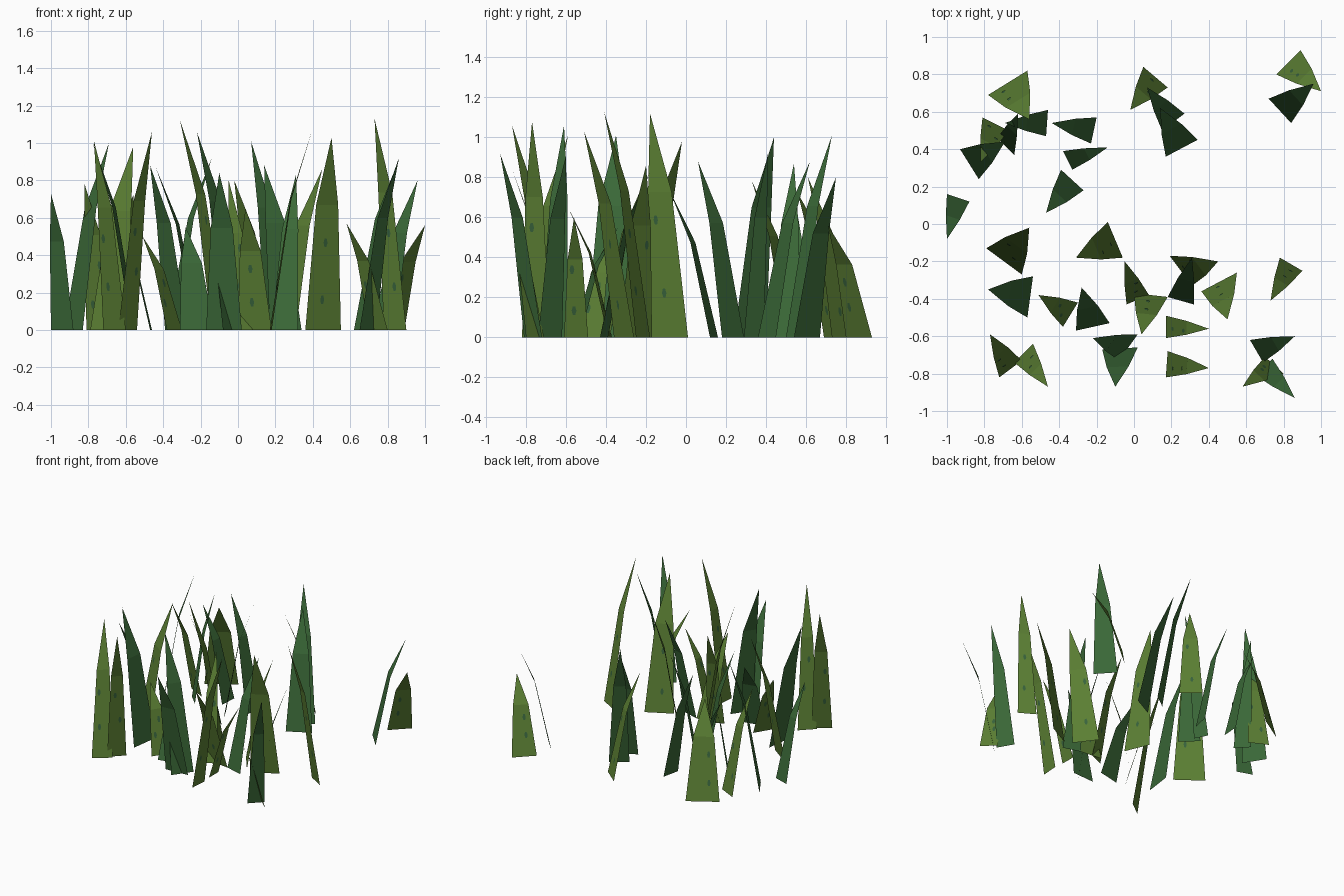
import bpy, bmesh, math, random
from mathutils import Vector

if "Cube" in bpy.data.objects:
    bpy.data.objects.remove(bpy.data.objects["Cube"])

random.seed(4)


def material(name, rgb):
    m = bpy.data.materials.new(name)
    m.diffuse_color = (*rgb, 1)
    m.use_nodes = True
    m.node_tree.nodes["Principled BSDF"].inputs["Base Color"].default_value = m.diffuse_color
    return m


OLIVE = material("olive_green", (0.106, 0.215, 0.034))
GREEN = material("deep_green", (0.043, 0.14, 0.039))
SPOT = material("spot_green", (0.04, 0.125, 0.045))


def make_object(name, bm, mat):
    me = bpy.data.meshes.new(name)
    bm.to_mesh(me)
    bm.free()
    me.materials.append(mat)
    bpy.context.collection.objects.link(bpy.data.objects.new(name, me))


def blade(i, a, b, tip, mat):
    """Flat strip: wide foot a-b, a narrower bent middle, pointed tip."""
    a, b, tip = Vector((*a, 0)), Vector((*b, 0)), Vector(tip)
    c, half = (a + b) / 2, (b - a) / 2
    mid = c + (tip - c) * 0.48
    mid.z = tip.z * 0.65
    bm = bmesh.new()
    va, vb, vc, vd, vt = [bm.verts.new(p) for p in
                          (a, b, mid + half * 0.62, mid - half * 0.62, tip)]
    bm.faces.new((va, vb, vc, vd))
    bm.faces.new((vd, vc, vt))
    make_object(f"grass_blade_{i}", bm, mat)
    if mat is OLIVE:
        spots(i, c, half, mid)


def spots(i, c, half, mid):
    """Small oval spots as thin plates on both sides of the lower blade."""
    across, up = half.normalized(), (mid - c).normalized()
    n = across.cross(up).normalized()
    bm = bmesh.new()
    for k in range(2):
        t = 0.35 + 0.4 * k + random.uniform(-0.12, 0.12)
        p = c.lerp(mid, t) + half * random.uniform(-0.45, 0.45)
        for side in (-0.002, 0.002):
            ring = [p + n * side + across * 0.012 * math.cos(q * math.pi / 3)
                    + up * 0.026 * math.sin(q * math.pi / 3) for q in range(6)]
            bm.faces.new([bm.verts.new(v) for v in ring])
    make_object(f"blade_spots_{i}", bm, SPOT)


# Foot corners and tip of each blade
OLIVE_BLADES = [
    ((-.78, .69), (-.57, .82), (-.56, .56, .72)),
    ((.05, .84), (.18, .73), (-.02, .61, .8)),
    ((.76, .8), (.89, .93), (1, .71, .56)),
    ((-.81, .57), (-.67, .5), (-.82, .33, .78)),
    ((-.79, -.13), (-.6, -.27), (-.56, -.02, .98)),
    ((-.14, .01), (-.06, -.18), (-.31, -.18, 1.12)),
    ((-.38, -.55), (-.3, -.42), (-.51, -.38, .5)),
    ((-.72, -.82), (-.6, -.73), (-.77, -.59, 1.01)),
    ((-.64, -.74), (-.54, -.64), (-.46, -.87, 1.06)),
    ((-.04, -.43), (.08, -.38), (-.05, -.2, .8)),
    ((0, -.37), (.18, -.39), (.04, -.59, .65)),
    ((.19, -.17), (.31, -.33), (.45, -.2, .86)),
    ((.55, -.26), (.36, -.36), (.5, -.51, 1.03)),
    ((.17, -.61), (.17, -.49), (.4, -.56, .6)),
    ((.17, -.82), (.18, -.68), (.4, -.77, 1.08)),
    ((.78, -.18), (.9, -.25), (.73, -.41, 1.13)),
    ((.7, -.71), (.8, -.8), (.58, -.87, .57)),
]
GREEN_BLADES = [
    ((.72, .67), (.84, .54), (.96, .75, .8)),
    ((-.93, .4), (-.83, .24), (-.69, .44, 1)),
    ((-.73, .46), (-.64, .37), (-.62, .59, .8)),
    ((-.46, .61), (-.47, .47), (-.69, .54, .72)),
    ((-.2, .57), (-.23, .43), (-.44, .54, .87)),
    ((-.38, .39), (-.33, .29), (-.14, .41, .92)),
    ((-.39, .29), (-.27, .18), (-.47, .06, .88)),
    ((-1, .16), (-.88, .12), (-1, -.08, .73)),
    ((.27, .59), (.15, .5), (.07, .73, 1.01)),
    ((.17, .36), (.34, .45), (.14, .62, .88)),
    ((-.54, -.28), (-.57, -.5), (-.78, -.35, 1.01)),
    ((-.13, -.53), (-.31, -.57), (-.28, -.34, .55)),
    ((.02, -.59), (-.08, -.73), (-.22, -.61, 1.06)),
    ((-.17, -.67), (.02, -.66), (-.1, -.87, .84)),
    ((.32, -.43), (.18, -.39), (.31, -.18, .83)),
    ((.62, -.62), (.69, -.74), (.86, -.6, .91)),
    ((.65, -.81), (.74, -.72), (.86, -.93, .92)),
]
for i, pts in enumerate(OLIVE_BLADES):
    blade(i, *pts, OLIVE)
for i, pts in enumerate(GREEN_BLADES, len(OLIVE_BLADES)):
    blade(i, *pts, GREEN)
